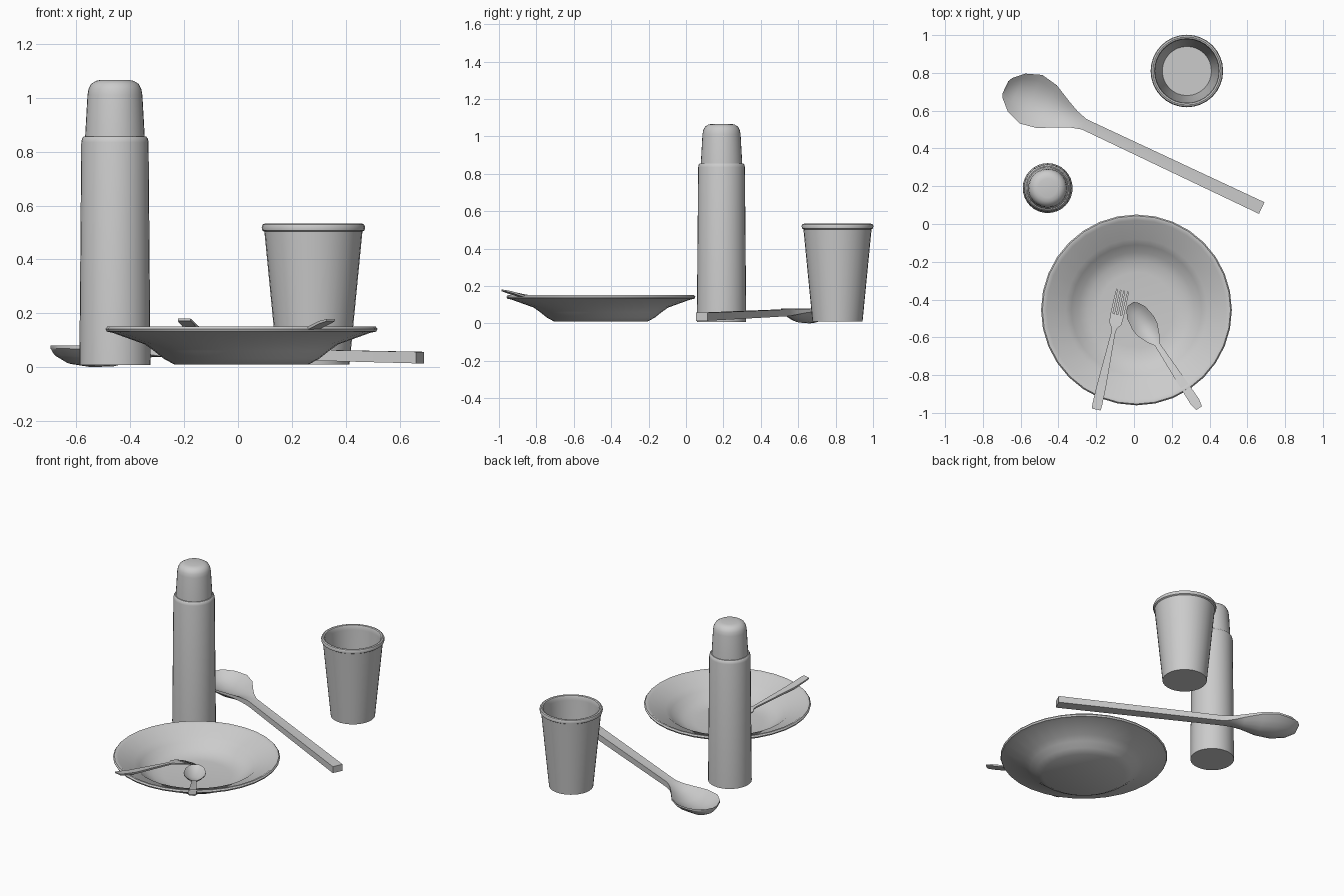
import bpy, bmesh, math
from mathutils import Vector

grey = bpy.data.materials.new("plain grey")
grey.diffuse_color = (0.6, 0.6, 0.6, 1)


def finish(name, bm, angle=35):
    bmesh.ops.remove_doubles(bm, verts=bm.verts, dist=0.0002)
    bmesh.ops.recalc_face_normals(bm, faces=bm.faces)
    mesh = bpy.data.meshes.new(name)
    bm.to_mesh(mesh)
    bm.free()
    mesh.materials.append(grey)
    ob = bpy.data.objects.new(name, mesh)
    bpy.context.collection.objects.link(ob)
    bpy.ops.object.select_all(action='DESELECT')
    ob.select_set(True)
    bpy.context.view_layer.objects.active = ob
    bpy.ops.object.shade_smooth_by_angle(angle=math.radians(angle))
    return ob


def lathe(name, centre, profile, sides=32):
    """Spin a (radius, height) profile about a vertical axis."""
    bm = bmesh.new()
    cx, cy = centre
    vs = [bm.verts.new((cx + r, cy, z)) for r, z in profile]
    es = [bm.edges.new(p) for p in zip(vs, vs[1:])]
    bmesh.ops.spin(bm, geom=vs + es, cent=(cx, cy, 0), axis=(0, 0, 1),
                   angle=2 * math.pi, steps=sides, use_merge=True)
    return finish(name, bm)


def strip(bm, start, end, stations, across=8, shift=0.0):
    """Loft along start->end. Station: distance, half width, rim height,
    hollow depth, edge thickness, belly below the edge."""
    o = Vector((*start, 0))
    d = (Vector((*end, 0)) - o).normalized()
    n = Vector((-d.y, d.x, 0))
    ts = [-1 + 2 * i / across for i in range(across + 1)]
    rings = []
    for s, hw, z, depth, edge, belly in stations:
        ring = []
        for t in ts:
            p = o + d * s + n * (shift + t * hw)
            ring.append(bm.verts.new((p.x, p.y, z - depth * (1 - t * t))))
        for t in reversed(ts):
            p = o + d * s + n * (shift + t * hw)
            ring.append(bm.verts.new((p.x, p.y, z - edge - belly * (1 - t * t))))
        rings.append(ring)
    for a, b in zip(rings, rings[1:]):
        for i in range(len(a)):
            j = (i + 1) % len(a)
            bm.faces.new((a[i], a[j], b[j], b[i]))
    bm.faces.new(rings[0])
    bm.faces.new(rings[-1])


# Plate
lathe("plate", (0.013, -0.455), [
    (0, .01), (.25, .01), (.29, .032), (.325, .06), (.36, .085), (.48, .128),
    (.5, .132), (.505, .142), (.498, .151), (.487, .151), (.475, .143),
    (.375, .108), (.345, .082), (.305, .052), (.26, .03), (.2, .024), (0, .024)])

# Flask: tapered body with a lip, and a domed cap
lathe("flask_body", (-.457, .19), [
    (0, .008), (.132, .008), (.125, .835), (.122, .849), (.116, .856), (0, .856)])
lathe("flask_cap", (-.457, .19), [
    (0, .85), (.111, .85), (.102, 1.01), (.098, 1.033), (.088, 1.052),
    (.07, 1.063), (.05, 1.067), (0, 1.067)])

# Cup: thin tapered wall with a rolled rim
lathe("cup", (.28, .81), [
    (0, .01), (.134, .01), (.182, .503), (.19, .508), (.192, .52), (.188, .53),
    (.18, .533), (.172, .53), (.168, .52), (.168, .5), (.13, .025), (0, .025)])

# Large serving spoon lying behind the plate
bm = bmesh.new()
strip(bm, (-.525, .651), (.675, .085), [
    (-.172, .035, .08, 0, .012, 0), (-.16, .06, .081, .016, .012, .03),
    (-.107, .11, .081, .044, .012, .057), (-.023, .142, .08, .055, .012, .068),
    (.07, .125, .08, .05, .014, .063), (.17, .074, .078, .024, .02, .033),
    (.23, .047, .076, .008, .028, .01), (.29, .03, .075, 0, .036, 0),
    (1.328, .034, .057, 0, .043, 0)])
finish("serving_spoon", bm)

# Small spoon resting on the plate
bm = bmesh.new()
strip(bm, (-.018, -.423), (.346, -.977), [
    (0, .018, .073, 0, .005, 0), (.018, .038, .073, .012, .005, .012),
    (.055, .058, .073, .026, .005, .026), (.12, .067, .073, .034, .005, .034),
    (.165, .062, .074, .03, .005, .03), (.22, .038, .078, .012, .006, .012),
    (.255, .014, .084, 0, .01, 0), (.53, .024, .148, 0, .012, 0),
    (.62, .026, .171, 0, .01, 0), (.66, .018, .179, 0, .008, 0)])
finish("small_spoon", bm)

# Fork resting face down: handle and head, then four tines
bm = bmesh.new()
f0, f1 = (-.2, -.982), (-.06, -.35)
strip(bm, f0, f1, [
    (0, .024, .18, 0, .008, 0), (.03, .026, .174, 0, .01, 0),
    (.12, .025, .155, 0, .012, 0), (.42, .011, .115, 0, .01, 0),
    (.44, .014, .112, 0, .008, 0), (.465, .033, .108, 0, .007, 0),
    (.515, .036, .095, 0, .007, 0)], across=2)
for k in (-1.5, -.5, .5, 1.5):
    strip(bm, f0, f1, [
        (.51, .006, .0965, 0, .007, 0), (.56, .006, .078, 0, .007, 0),
        (.61, .0055, .054, 0, .006, 0), (.648, .004, .032, 0, .005, 0)],
        across=2, shift=k * .02)
finish("fork", bm)
